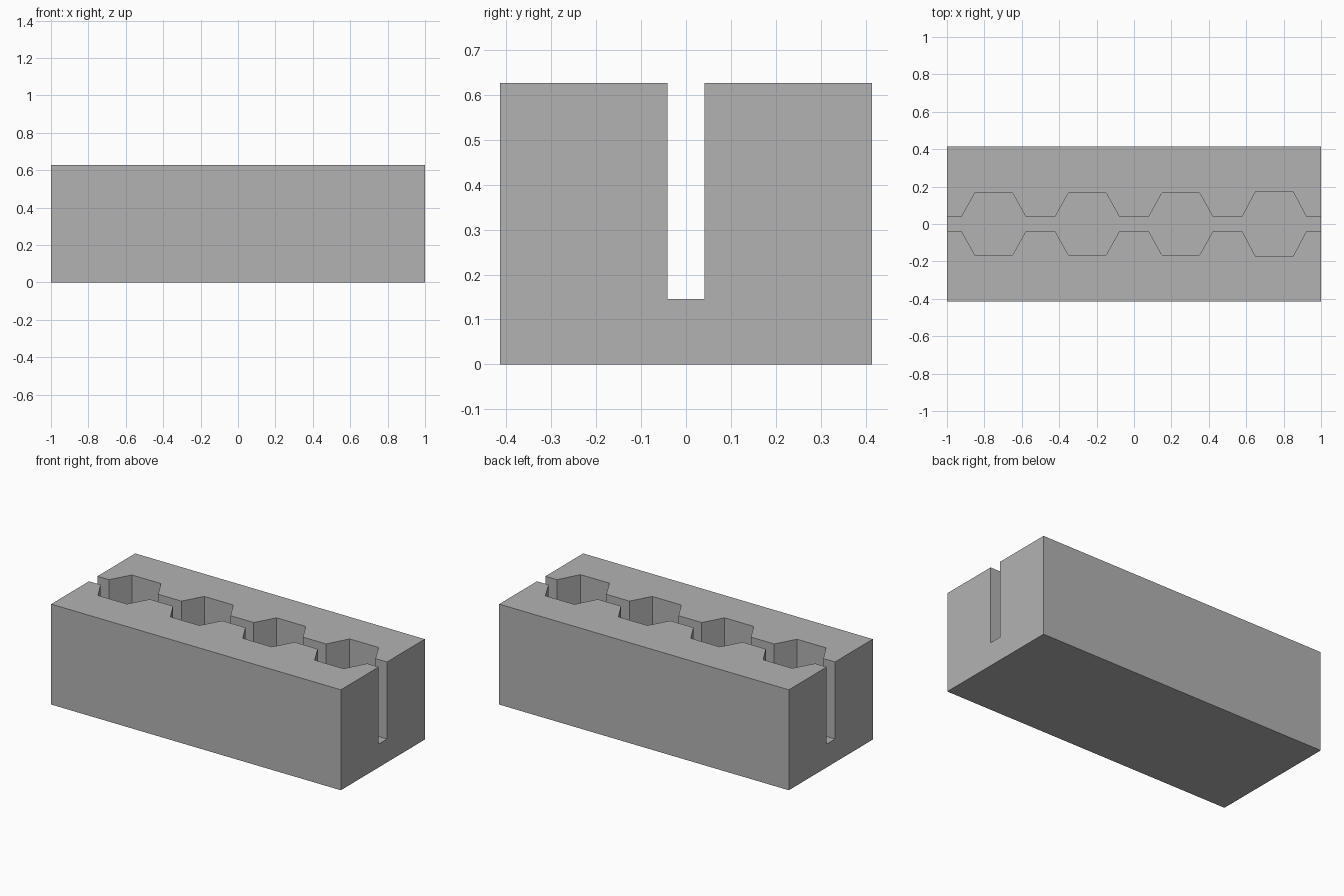
import bpy
import bmesh

if "Cube" in bpy.data.objects:
    bpy.data.objects.remove(bpy.data.objects["Cube"], do_unlink=True)

HALF_WIDTH, HEIGHT, FLOOR = 0.414, 0.627, 0.146
SLOT = 0.041                                  # half width of the slot
SOCKETS = [(-0.75, 0.167), (-0.25, 0.167), (0.25, 0.167), (0.75, 0.173)]

# One flat grey
grey = bpy.data.materials.new("plain_grey")
grey.use_nodes = True
colour = (0.45, 0.45, 0.45, 1)
grey.diffuse_color = colour
grey.node_tree.nodes["Principled BSDF"].inputs["Base Color"].default_value = colour


def prism(name, outline, bottom, top):
    """Extrude a plan outline upwards into a solid object."""
    bm = bmesh.new()
    face = bm.faces.new([bm.verts.new((x, y, bottom)) for x, y in outline])
    made = bmesh.ops.extrude_face_region(bm, geom=[face])["geom"]
    verts = [v for v in made if isinstance(v, bmesh.types.BMVert)]
    bmesh.ops.translate(bm, verts=verts, vec=(0, 0, top - bottom))
    bmesh.ops.recalc_face_normals(bm, faces=bm.faces)
    mesh = bpy.data.meshes.new(name)
    bm.to_mesh(mesh)
    bm.free()
    mesh.materials.append(grey)
    obj = bpy.data.objects.new(name, mesh)
    bpy.context.collection.objects.link(obj)
    return obj


# Solid block
block = prism("slotted_block", [(-1, -HALF_WIDTH), (1, -HALF_WIDTH),
                                (1, HALF_WIDTH), (-1, HALF_WIDTH)], 0, HEIGHT)

# Channel: a slot that widens into four hexagonal sockets, mirrored in y
side = [(-1.1, SLOT)]
for x, reach in SOCKETS:
    side += [(x - 0.17, SLOT), (x - 0.1, reach), (x + 0.1, reach), (x + 0.17, SLOT)]
side.append((1.1, SLOT))
outline = side + [(x, -y) for x, y in reversed(side)]
cutter = prism("channel_cutter", outline, FLOOR, HEIGHT + 0.1)
cutter.hide_render = True

# Cut the channel, then drop the cutter
cut = block.modifiers.new("channel", "BOOLEAN")
cut.operation = "DIFFERENCE"
cut.solver = "EXACT"
cut.object = cutter
bpy.context.view_layer.objects.active = block
bpy.ops.object.modifier_apply(modifier=cut.name)
bpy.data.objects.remove(cutter, do_unlink=True)
